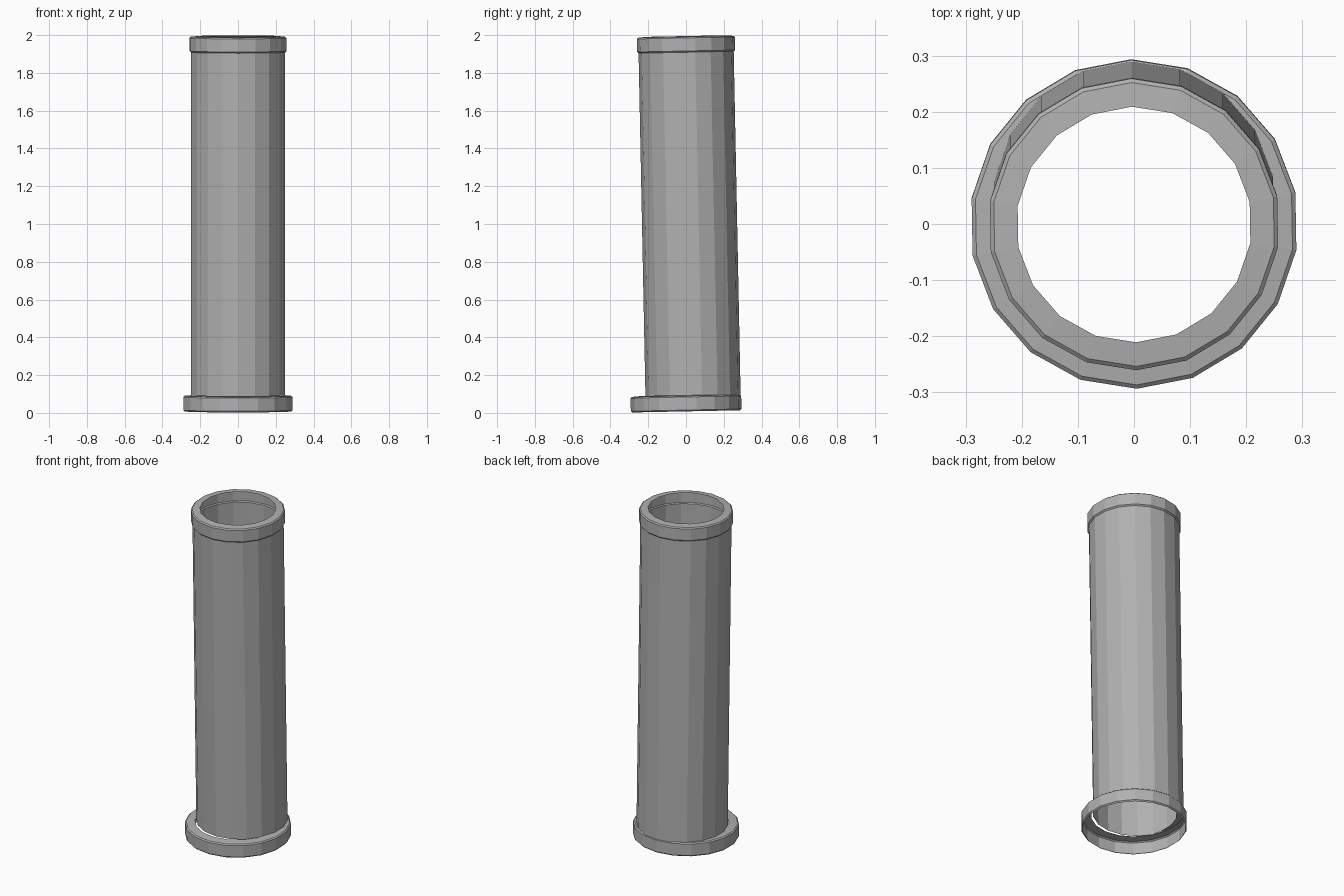
import bpy, bmesh, math
from mathutils import Matrix

if "Cube" in bpy.data.objects:
    bpy.data.objects.remove(bpy.data.objects["Cube"])

SIDES = 18
TILT = math.radians(1.15)

grey = bpy.data.materials.new("mid_grey")
grey.diffuse_color = (0.44, 0.44, 0.44, 1)
grey.use_nodes = True
grey.node_tree.nodes["Principled BSDF"].inputs["Base Color"].default_value = grey.diffuse_color


def revolve(name, profile, centre):
    """Sweep (radius, height) points round a slightly leaning axis."""
    bm = bmesh.new()
    loops = []
    for r, z in profile:
        loops.append([bm.verts.new((r * math.cos(a), r * math.sin(a), z))
                      for a in (math.radians(91) + i * math.tau / SIDES for i in range(SIDES))])
    for lower, upper in zip(loops, loops[1:]):
        for i in range(SIDES):
            j = (i + 1) % SIDES
            bm.faces.new((lower[i], lower[j], upper[j], upper[i]))
    bmesh.ops.transform(bm, matrix=Matrix.Translation(centre) @ Matrix.Rotation(TILT, 4, 'X'),
                        verts=bm.verts)
    mesh = bpy.data.meshes.new(name)
    bm.to_mesh(mesh)
    bm.free()
    mesh.materials.append(grey)
    obj = bpy.data.objects.new(name, mesh)
    bpy.context.collection.objects.link(obj)


def cap_ring(name, outer, inner, centre):
    """Hollow collar, open below, with bevelled edges and a raised inner lip."""
    bevel = outer - 0.007
    revolve(name, [(bevel, -0.042), (outer, -0.035), (outer, 0.034),
                   (bevel, 0.040), (inner, 0.044)], centre)


# Open leaning tube
revolve("tube", [(0.252, -0.912), (0.252, 0.912)], (0, 0.019, 1.0))

# Wide foot ring and narrower top collar
cap_ring("foot_ring", 0.293, 0.237, (0, 0, 0.05))
cap_ring("top_collar", 0.26, 0.21, (0, 0, 1.951))
